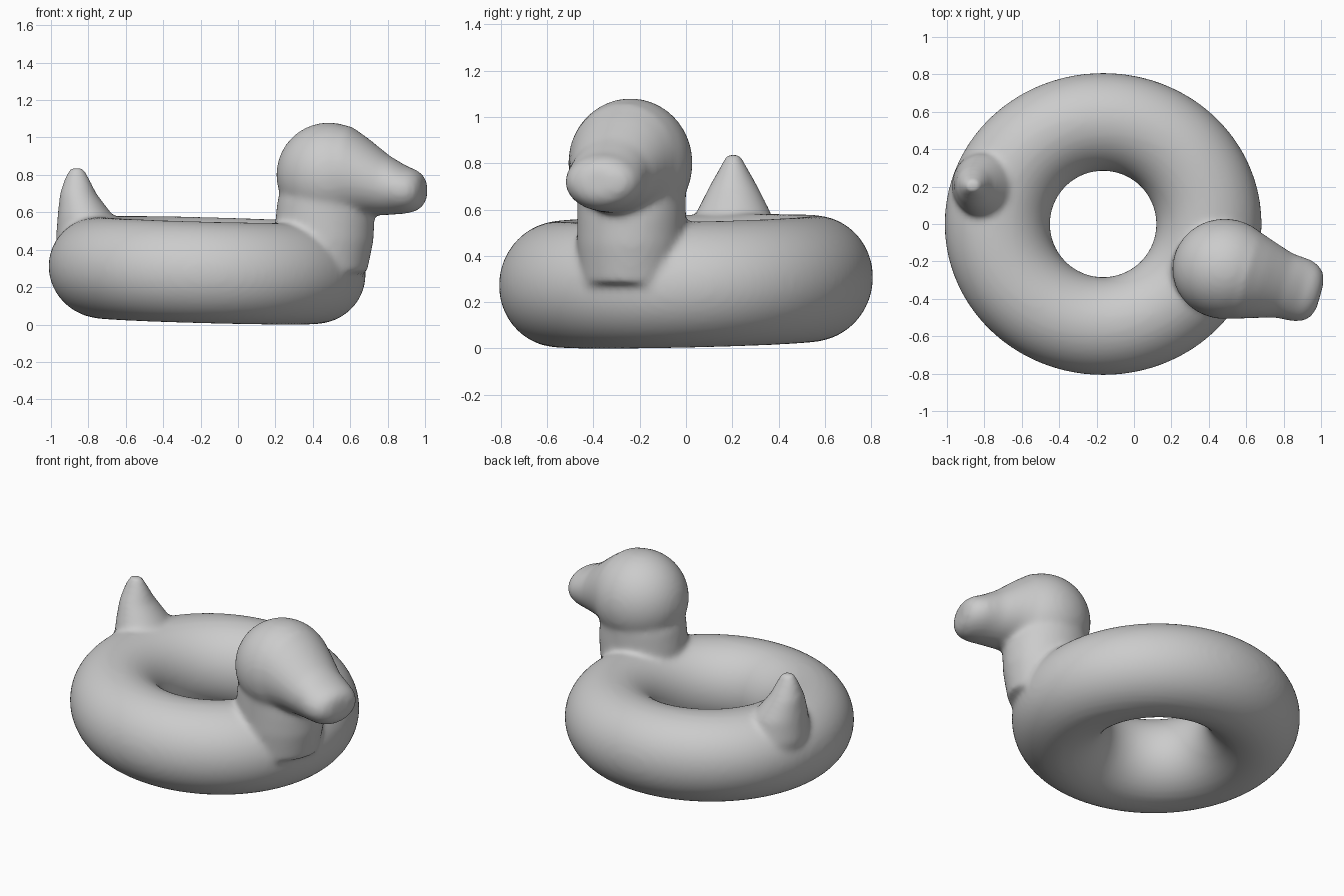
import bpy, bmesh
from math import sin, cos, tau
from mathutils import Vector, Matrix

cube = bpy.data.objects.get("Cube")
if cube:
    bpy.data.objects.remove(cube)

bm = bmesh.new()
UP, X, Y = Vector((0, 0, 1)), Vector((1, 0, 0)), Vector((0, 1, 0))


def loft(stations, n=40):
    """Closed tube through elliptical sections: (centre, half axis, half axis)."""
    rings = [[bm.verts.new(c + u * cos(i * tau / n) + v * sin(i * tau / n))
              for i in range(n)] for c, u, v in stations]
    for a, b in zip(rings, rings[1:]):
        for i in range(n):
            j = (i + 1) % n
            bm.faces.new((a[i], a[j], b[j], b[i]))
    bm.faces.new(rings[0][::-1])
    bm.faces.new(rings[-1])


# Inflated ring, a little longer in x and tilted slightly
N, M = 96, 40
ring = []
for i in range(N):
    a = i * tau / N
    tube = 0.262 + 0.02 * cos(a) ** 2
    row = []
    for k in range(M):
        b = k * tau / M
        r = 0.284 + tube * (1 + cos(b))
        x, y = r * cos(a), r * sin(a)
        z = 0.29 + 0.272 * sin(b) - 0.026 * x + 0.022 * y
        row.append(bm.verts.new((x - 0.165, y, z)))
    ring.append(row)
for i in range(N):
    p, q = ring[i], ring[(i + 1) % N]
    for k in range(M):
        m = (k + 1) % M
        bm.faces.new((p[k], q[k], q[m], p[m]))

# Head
HEAD = Vector((0.485, -0.24, 0.8))
bmesh.ops.create_uvsphere(bm, u_segments=48, v_segments=32, radius=0.28,
                          matrix=Matrix.Translation(HEAD) @ Matrix.Diagonal((1, 0.96, 1, 1)))

# Neck: height, centre x, half width x, half width y
loft([(Vector((cx, -0.235, z)), X * rx, Y * ry) for z, cx, rx, ry in (
    (0.28, 0.45, 0.24, 0.22), (0.45, 0.46, 0.265, 0.235),
    (0.56, 0.465, 0.265, 0.235), (0.66, 0.465, 0.255, 0.235),
    (0.8, 0.47, 0.22, 0.22))])

# Bill: distance from head centre, height, half width, half height
fwd = Vector((0.96, -0.27, 0)).normalized()
side = UP.cross(fwd)
loft([(Vector((HEAD.x, HEAD.y, z)) + fwd * s, side * w, UP * h) for s, z, w, h in (
    (0.0, 0.81, 0.25, 0.26), (0.12, 0.81, 0.245, 0.25), (0.21, 0.79, 0.215, 0.208),
    (0.33, 0.745, 0.178, 0.16), (0.43, 0.72, 0.172, 0.127),
    (0.48, 0.717, 0.155, 0.112), (0.515, 0.717, 0.12, 0.085),
    (0.53, 0.717, 0.07, 0.05))])

# Tail: height, centre x, half width x, half width y
loft([(Vector((cx, 0.205, z)), X * rx, Y * ry) for z, cx, rx, ry in (
    (0.25, -0.76, 0.18, 0.16), (0.45, -0.79, 0.185, 0.19),
    (0.58, -0.815, 0.15, 0.165), (0.7, -0.855, 0.098, 0.105),
    (0.79, -0.862, 0.062, 0.055), (0.838, -0.862, 0.035, 0.03))])

bmesh.ops.recalc_face_normals(bm, faces=bm.faces)
mesh = bpy.data.meshes.new("duck_swim_ring")
bm.to_mesh(mesh)
bm.free()
duck = bpy.data.objects.new("duck_swim_ring", mesh)
bpy.context.collection.objects.link(duck)

# Plain grey vinyl
grey = bpy.data.materials.new("grey_vinyl")
grey.use_nodes = True
colour = (0.6, 0.6, 0.6, 1)
grey.diffuse_color = colour
grey.node_tree.nodes["Principled BSDF"].inputs["Base Color"].default_value = colour
mesh.materials.append(grey)

# Fuse the parts into one skin with soft joints
fuse = duck.modifiers.new("fuse", "REMESH")
fuse.mode = "VOXEL"
fuse.voxel_size = 0.016
fuse.use_smooth_shade = True
soften = duck.modifiers.new("soften", "SMOOTH")
soften.factor = 0.5
soften.iterations = 12
for p in mesh.polygons:
    p.use_smooth = True
